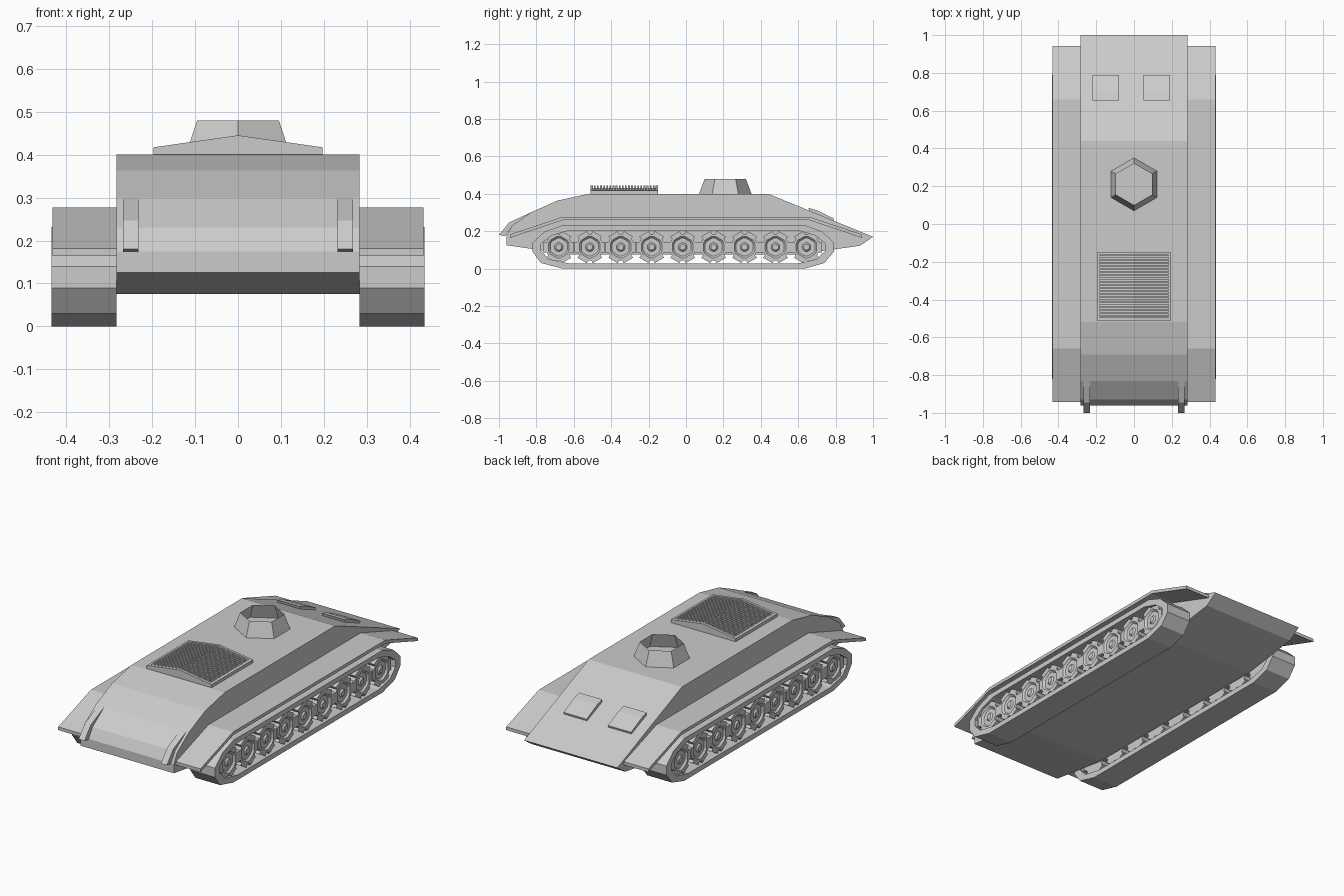
import bpy, bmesh
from math import sin, cos, pi, radians
from mathutils import Vector

if "Cube" in bpy.data.objects:
    bpy.data.objects.remove(bpy.data.objects["Cube"])


def finish(name, bm, mirror=False):
    bmesh.ops.recalc_face_normals(bm, faces=bm.faces)
    mesh = bpy.data.meshes.new(name)
    bm.to_mesh(mesh)
    bm.free()
    ob = bpy.data.objects.new(name, mesh)
    bpy.context.collection.objects.link(ob)
    if mirror:
        ob.modifiers.new("mirror", 'MIRROR')
    return ob


def prism(bm, pts, depth):
    """Cap a 3D outline and extrude it along the depth vector."""
    face = bm.faces.new([bm.verts.new(p) for p in pts])
    ext = bmesh.ops.extrude_face_region(bm, geom=[face], use_keep_orig=True)
    verts = [g for g in ext["geom"] if isinstance(g, bmesh.types.BMVert)]
    bmesh.ops.translate(bm, verts=verts, vec=depth)


def side_prism(name, profile, x0, x1, mirror=False):
    bm = bmesh.new()
    prism(bm, [(x0, y, z) for y, z in profile], Vector((x1 - x0, 0, 0)))
    return finish(name, bm, mirror)


# Hull, from its side profile
side_prism("hull", [(-0.52, 0.4), (-0.69, 0.363), (-0.83, 0.30), (-0.93, 0.23),
                    (-0.96, 0.175), (-0.96, 0.125), (-0.61, 0.075), (0.59, 0.075),
                    (0.93, 0.122), (1.0, 0.17), (0.44, 0.4)], -0.283, 0.283)

# Fenders over the tracks
top = [(-0.942, 0.182), (-0.66, 0.277), (0.66, 0.277), (0.942, 0.182)]
side_prism("fender", top + [(y, z - 0.018) for y, z in reversed(top)], 0.283, 0.432, True)

# Front hooks
side_prism("front_hook", [(-0.83, 0.30), (-0.945, 0.247), (-1.0, 0.18), (-0.965, 0.174),
                          (-0.94, 0.215), (-0.83, 0.28)], 0.232, 0.268, True)

# Track bands
outer = [(-0.66, 0.232), (-0.757, 0.197), (-0.82, 0.14), (-0.82, 0.09), (-0.775, 0.03),
         (-0.66, 0), (0.635, 0), (0.74, 0.03), (0.79, 0.09), (0.79, 0.14),
         (0.73, 0.197), (0.635, 0.232)]
inner = [(-0.015 + (y + 0.015) * 0.945, 0.116 + (z - 0.116) * 0.76) for y, z in outer]
bm = bmesh.new()
loops = [[bm.verts.new((x, y, z)) for y, z in loop]
         for x, loop in ((0.283, outer), (0.434, outer), (0.434, inner), (0.283, inner))]
n = len(outer)
for a in range(4):
    p, q = loops[a], loops[(a + 1) % 4]
    for i in range(n):
        j = (i + 1) % n
        bm.faces.new((p[i], p[j], q[j], q[i]))
finish("track", bm, True)

# Notched road wheels with dished faces and small hubs
bm = bmesh.new()
shape = [(-19, 0.087), (19, 0.087), (23, 0.071), (37, 0.071)]
outline = [(r, radians(60 * k + a)) for k in range(6) for a, r in shape]
for w in range(9):
    yc, zc = -0.68 + w * 0.1655, 0.115

    def ring(x, pts):
        return [bm.verts.new((x, yc + r * cos(a), zc + r * sin(a))) for r, a in pts]

    rings = [ring(0.30, outline), ring(0.422, outline)]
    for x, r in ((0.422, 0.058), (0.412, 0.048), (0.412, 0.024), (0.420, 0.016)):
        rings.append(ring(x, [(r, a) for _, a in outline]))
    for p, q in zip(rings, rings[1:]):
        for i in range(len(p)):
            j = (i + 1) % len(p)
            bm.faces.new((p[i], p[j], q[j], q[i]))
    bm.faces.new(rings[0])
    bm.faces.new(rings[-1])
finish("road_wheels", bm, True)

# Open six-sided cupola
bm = bmesh.new()
low, high = [[bm.verts.new((r * sin(k * pi / 3), 0.21 + r * cos(k * pi / 3), z))
              for k in range(6)] for r, z in ((0.14, 0.4), (0.11, 0.48))]
for i in range(6):
    j = (i + 1) % 6
    bm.faces.new((low[i], low[j], high[j], high[i]))
finish("cupola", bm)


def ridge(bm, y0, y1, half, edge, peak):
    prism(bm, [(-half, y0, 0.398), (half, y0, 0.398), (half, y0, edge),
               (0, y0, peak), (-half, y0, edge)], Vector((0, y1 - y0, 0)))


# Engine grille: ridged bed, end frames, side rails and slats
bm = bmesh.new()
ridge(bm, -0.505, -0.155, 0.19, 0.404, 0.432)
ridge(bm, -0.51, -0.496, 0.197, 0.417, 0.445)
ridge(bm, -0.164, -0.15, 0.197, 0.417, 0.445)
count = 20
pitch = 0.332 / count
for i in range(count):
    y = -0.496 + (i + 0.5) * pitch
    ridge(bm, y - 0.0045, y + 0.0045, 0.19, 0.417, 0.444)
for s in (-1, 1):
    prism(bm, [(s * 0.197, -0.51, 0.398), (s * 0.197, -0.51, 0.417),
               (s * 0.183, -0.51, 0.419), (s * 0.183, -0.51, 0.398)], Vector((0, 0.36, 0)))
finish("engine_grille", bm)

# Rear hatches on the sloped plate, thicker at the upper edge
for name, x in (("left_rear_hatch", -0.22), ("right_rear_hatch", 0.05)):
    side_prism(name, [(0.66, 0.305), (0.655, 0.325), (0.70, 0.312),
                      (0.79, 0.268), (0.785, 0.25)], x, x + 0.14)
